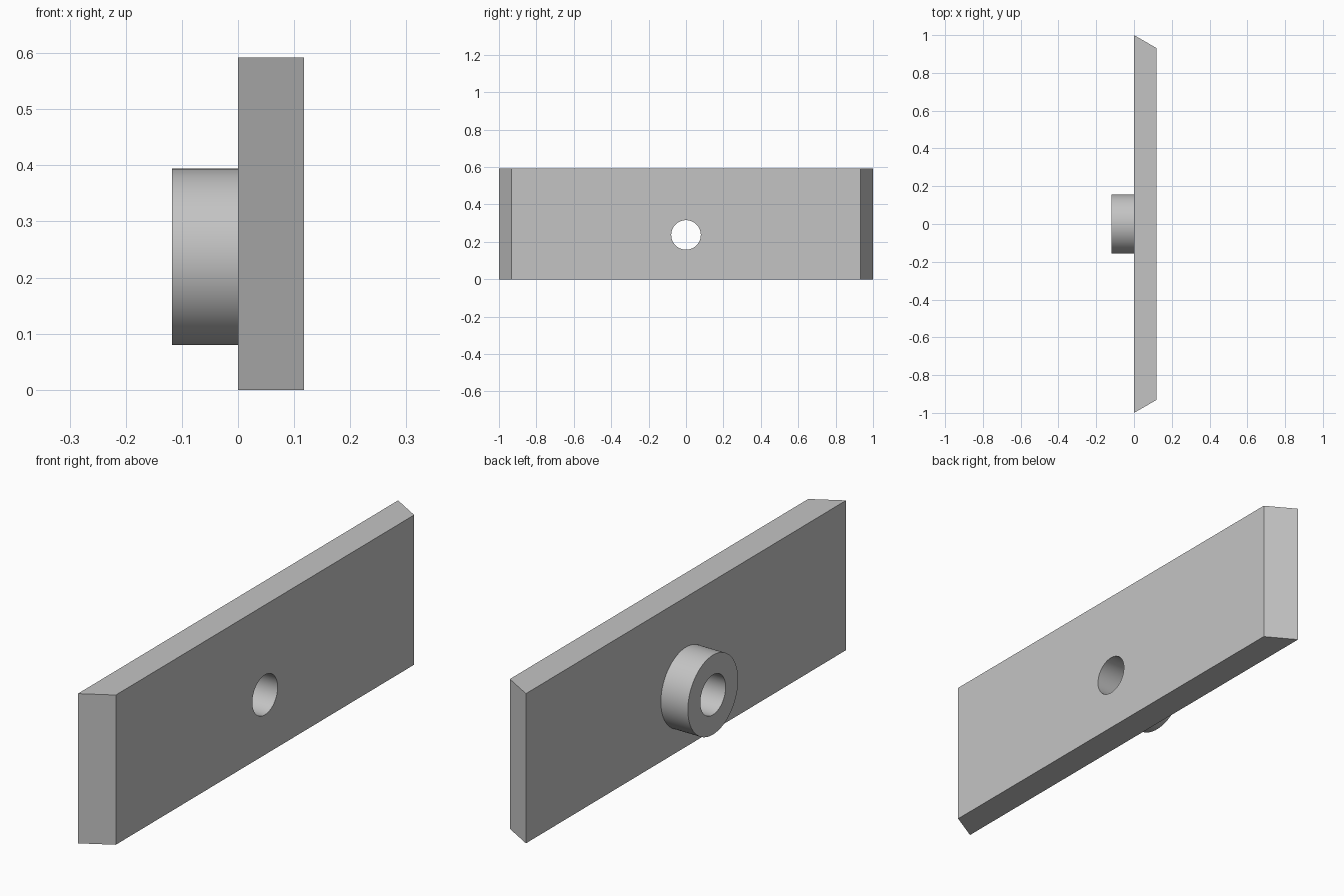
import bpy
import bmesh
from math import radians, pi
from mathutils import Matrix, Vector

if "Cube" in bpy.data.objects:
    bpy.data.objects.remove(bpy.data.objects["Cube"])

THICK = 0.118      # plate thickness and boss length
HEIGHT = 0.592
AXIS_Z = 0.237     # height of the bore axis
BORE_R, BOSS_R = 0.079, 0.157
SEGMENTS = 96

grey = bpy.data.materials.new("plain grey")
grey.use_nodes = True
color = (0.55, 0.55, 0.55, 1)
grey.diffuse_color = color
grey.node_tree.nodes["Principled BSDF"].inputs["Base Color"].default_value = color


def add_object(name, bm):
    bmesh.ops.recalc_face_normals(bm, faces=bm.faces)
    mesh = bpy.data.meshes.new(name)
    bm.to_mesh(mesh)
    bm.free()
    mesh.materials.append(grey)
    obj = bpy.data.objects.new(name, mesh)
    bpy.context.collection.objects.link(obj)
    return obj


def select_only(obj):
    bpy.ops.object.select_all(action='DESELECT')
    obj.select_set(True)
    bpy.context.view_layer.objects.active = obj


# Plate: trapezoid outline with slanted ends, raised to full height
bm = bmesh.new()
outline = [(0, -1), (THICK, -0.932), (THICK, 0.932), (0, 1)]
base = bm.faces.new([bm.verts.new((x, y, 0)) for x, y in outline])
raised = bmesh.ops.extrude_face_region(bm, geom=[base])["geom"]
bmesh.ops.translate(bm, vec=(0, 0, HEIGHT),
                    verts=[v for v in raised if isinstance(v, bmesh.types.BMVert)])
plate = add_object("plate", bm)

# Bore through the plate
bm = bmesh.new()
bmesh.ops.create_cone(bm, cap_ends=True, segments=SEGMENTS, radius1=BORE_R,
                      radius2=BORE_R, depth=4 * THICK,
                      matrix=Matrix.Translation((0, 0, AXIS_Z)) @ Matrix.Rotation(pi / 2, 4, 'Y'))
cutter = add_object("bore_cutter", bm)
cut = plate.modifiers.new("bore", 'BOOLEAN')
cut.operation = 'DIFFERENCE'
cut.solver = 'EXACT'
cut.object = cutter
select_only(plate)
bpy.ops.object.modifier_apply(modifier=cut.name)
bpy.data.objects.remove(cutter)

# Boss: ring profile spun around the bore axis, open where it meets the plate
bm = bmesh.new()
profile = [(0, BOSS_R), (-THICK, BOSS_R), (-THICK, BORE_R), (0, BORE_R)]
verts = [bm.verts.new((x, 0, AXIS_Z + r)) for x, r in profile]
edges = [bm.edges.new(pair) for pair in zip(verts, verts[1:])]
bmesh.ops.spin(bm, geom=verts + edges, cent=Vector((0, 0, AXIS_Z)), axis=(1, 0, 0),
               angle=2 * pi, steps=SEGMENTS)
bmesh.ops.remove_doubles(bm, verts=bm.verts, dist=0.0001)
# Orient faces outward from the middle of the ring wall
bm.normal_update()
middle = (BOSS_R + BORE_R) / 2
for face in bm.faces:
    c = face.calc_center_median()
    radial = Vector((0, c.y, c.z - AXIS_Z))
    core = Vector((-THICK / 2, 0, AXIS_Z)) + radial.normalized() * middle
    face.tag = face.normal.dot(c - core) < 0
flips = [f for f in bm.faces if f.tag]
mesh = bpy.data.meshes.new("boss")
if flips:
    bmesh.ops.reverse_faces(bm, faces=flips)
bm.to_mesh(mesh)
bm.free()
mesh.materials.append(grey)
boss = bpy.data.objects.new("boss", mesh)
bpy.context.collection.objects.link(boss)

# Smooth round walls, sharp corners
for obj in (plate, boss):
    select_only(obj)
    bpy.ops.object.shade_smooth_by_angle(angle=radians(25))
